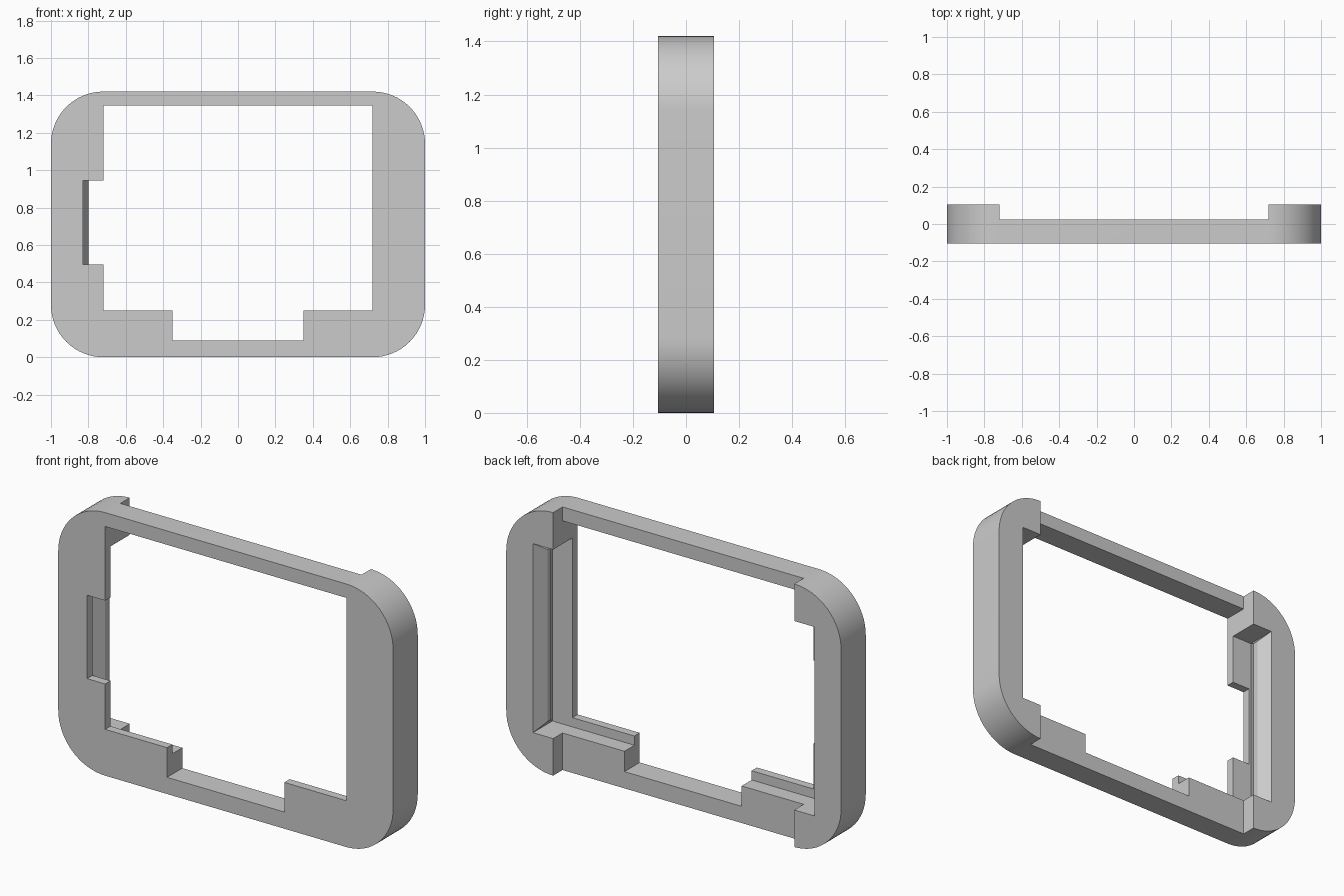
import bpy, bmesh, math

if "Cube" in bpy.data.objects:
    bpy.data.objects.remove(bpy.data.objects["Cube"], do_unlink=True)

WIDTH, HEIGHT, RADIUS = 1.0, 1.42, 0.28
FRONT, BACK = -0.105, 0.105

grey = bpy.data.materials.new("light_grey_plastic")
grey.use_nodes = True
grey.diffuse_color = (0.6, 0.6, 0.6, 1)
grey.node_tree.nodes["Principled BSDF"].inputs["Base Color"].default_value = (0.6, 0.6, 0.6, 1)


def add_object(name, bm):
    bmesh.ops.recalc_face_normals(bm, faces=bm.faces)
    mesh = bpy.data.meshes.new(name)
    bm.to_mesh(mesh)
    bm.free()
    mesh.materials.append(grey)
    obj = bpy.data.objects.new(name, mesh)
    bpy.context.collection.objects.link(obj)
    return obj


def extrude_profile(name, points, y0, y1):
    """Extrude an (x, z) outline from y0 to y1."""
    bm = bmesh.new()
    face = bm.faces.new([bm.verts.new((x, y0, z)) for x, z in points])
    extruded = bmesh.ops.extrude_face_region(bm, geom=[face])["geom"]
    moved = [v for v in extruded if isinstance(v, bmesh.types.BMVert)]
    bmesh.ops.translate(bm, verts=moved, vec=(0, y1 - y0, 0))
    return add_object(name, bm)


def rect(x0, x1, z0, z1):
    return [(x0, z0), (x1, z0), (x1, z1), (x0, z1)]


def cut(body, points, y0, y1):
    cutter = extrude_profile("cutter", points, y0, y1)
    cutter.hide_render = True
    mod = body.modifiers.new("cut", "BOOLEAN")
    mod.operation, mod.solver, mod.object = "DIFFERENCE", "EXACT", cutter
    bpy.context.view_layer.objects.active = body
    bpy.ops.object.modifier_apply(modifier=mod.name)
    bpy.data.objects.remove(cutter, do_unlink=True)


# Rounded outer block
outline = []
steps = 16
corners = [(1, 1), (-1, 1), (-1, -1), (1, -1)]
for i, (sx, sz) in enumerate(corners):
    cx = sx * (WIDTH - RADIUS)
    cz = HEIGHT / 2 + sz * (HEIGHT / 2 - RADIUS)
    for k in range(steps + 1):
        a = math.pi / 2 * (i + k / steps)
        outline.append((cx + RADIUS * math.cos(a), cz + RADIUS * math.sin(a)))
frame = extrude_profile("bezel_frame", outline, FRONT, BACK)

# Front opening with the lower gap and the side notch
opening = [(0.72, 0.25), (0.72, 1.345), (-0.72, 1.345), (-0.72, 0.945),
           (-0.828, 0.945), (-0.828, 0.495), (-0.72, 0.495), (-0.72, 0.25),
           (-0.35, 0.25), (-0.35, 0.09), (0.35, 0.09), (0.35, 0.25)]
cut(frame, opening, -0.3, 0.3)
# Thinner middle section between the side blocks
cut(frame, rect(-0.72, 0.72, -0.2, 1.6), 0.025, 0.3)
# Recess from the back that leaves a thin front lip
cut(frame, rect(-0.84, 0.84, 0.2, 1.22), -0.06, 0.3)

# Tapered snap ridges inside the recess walls
for side, name in ((1, "left_snap_ridge"), (-1, "right_snap_ridge")):
    bm = bmesh.new()
    loops = []
    for x, y0, y1, z0, z1 in ((0.86, -0.06, 0.105, 0.2, 1.22),
                              (0.84, -0.06, 0.105, 0.2, 1.22),
                              (0.80, 0.01, 0.04, 0.245, 1.175)):
        loops.append([bm.verts.new((side * x, y, z))
                      for y, z in ((y0, z0), (y1, z0), (y1, z1), (y0, z1))])
    for lower, upper in zip(loops, loops[1:]):
        for i in range(4):
            j = (i + 1) % 4
            bm.faces.new((lower[i], lower[j], upper[j], upper[i]))
    bm.faces.new(loops[0])
    bm.faces.new(loops[-1])
    add_object(name, bm)

# Smooth the rounded corners and keep every edge crisp
bpy.ops.object.select_all(action="DESELECT")
frame.select_set(True)
bpy.context.view_layer.objects.active = frame
bpy.ops.object.shade_smooth_by_angle(angle=math.radians(30))
